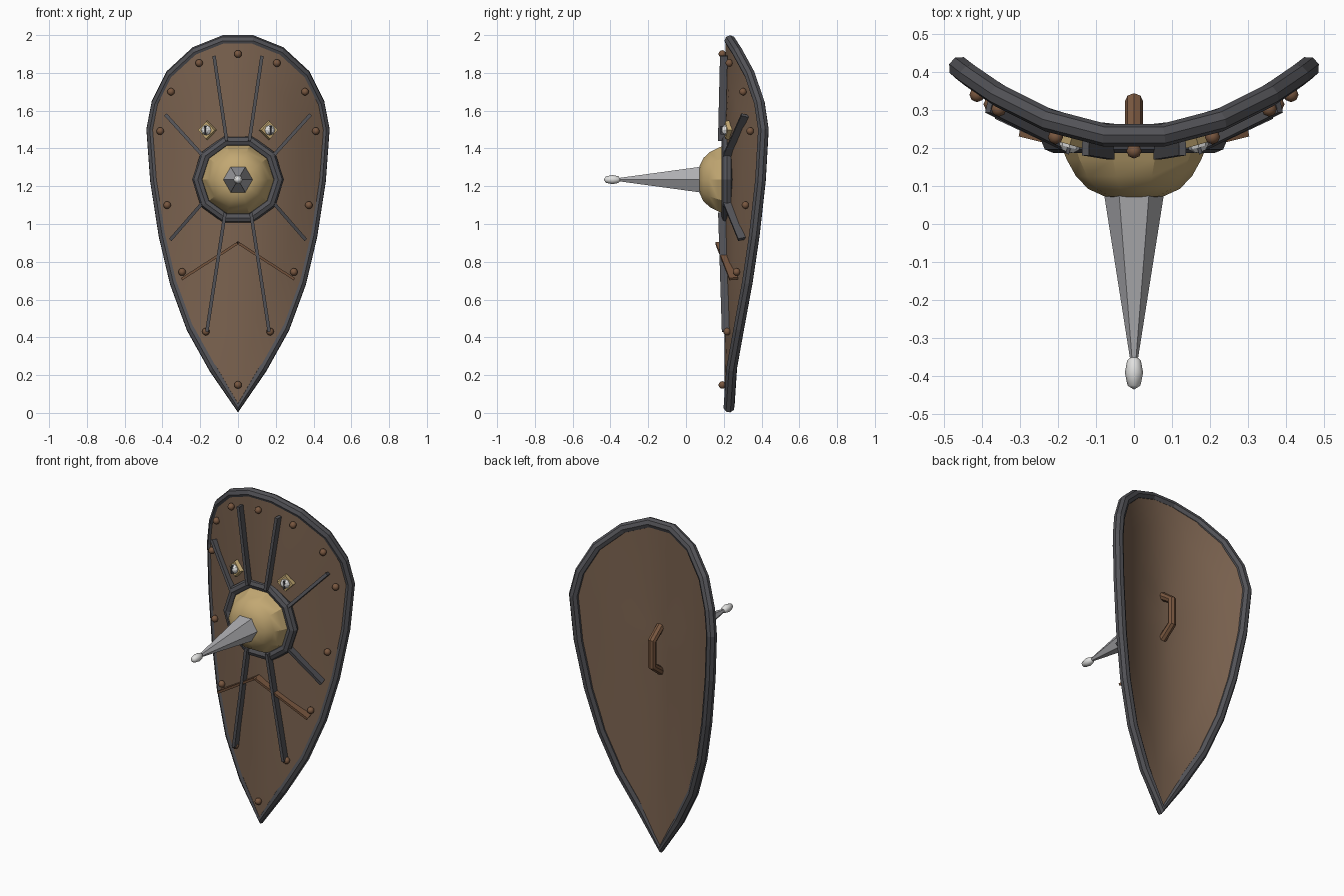
import bpy, bmesh, math
from mathutils import Vector, Matrix

if "Cube" in bpy.data.objects:
    bpy.data.objects.remove(bpy.data.objects["Cube"])

ZC = 1.235          # height of the boss and spike axis
BEND = 0.87         # the shield bends back as y = BEND * x^2


def mid(x):
    return 0.228 + BEND * x * x


def front(x):
    return mid(x) - 0.024


def material(name, r, g, b):
    m = bpy.data.materials.new(name)
    m.diffuse_color = (r, g, b, 1)
    m.use_nodes = True
    m.node_tree.nodes["Principled BSDF"].inputs["Base Color"].default_value = m.diffuse_color
    return m


WOOD = material("shield wood", 0.20, 0.125, 0.08)
LEATHER = material("copper brown", 0.19, 0.095, 0.05)
IRON = material("dark iron", 0.085, 0.085, 0.095)
BRASS = material("brass", 0.54, 0.39, 0.17)
STEEL = material("steel", 0.42, 0.42, 0.44)
WHITE = material("pale metal", 0.75, 0.75, 0.74)


def finish(name, bm, mat, smooth=None):
    bmesh.ops.recalc_face_normals(bm, faces=bm.faces[:])
    me = bpy.data.meshes.new(name)
    bm.to_mesh(me)
    bm.free()
    me.materials.append(mat)
    ob = bpy.data.objects.new(name, me)
    bpy.context.collection.objects.link(ob)
    if smooth:
        bpy.ops.object.select_all(action='DESELECT')
        bpy.context.view_layer.objects.active = ob
        ob.select_set(True)
        bpy.ops.object.shade_smooth_by_angle(angle=math.radians(smooth))
    return ob


def lathe(name, profile, sides, mat, smooth=None, closed=False):
    """Turn (radius, y) points about the spike axis."""
    bm = bmesh.new()
    rings = []
    for i in range(sides):
        a = math.tau * i / sides
        rings.append([bm.verts.new((r * math.cos(a), y, ZC + r * math.sin(a))) for r, y in profile])
    n = len(profile)
    for i in range(sides):
        p, q = rings[i], rings[(i + 1) % sides]
        for j in range(n if closed else n - 1):
            k = (j + 1) % n
            bm.faces.new((p[j], p[k], q[k], q[j]))
    bmesh.ops.remove_doubles(bm, verts=bm.verts[:], dist=1e-5)
    return finish(name, bm, mat, smooth)


def bar(name, a, b, width, depth, mat):
    """Square bar from a to b, its depth facing front to back."""
    a, b = Vector(a), Vector(b)
    u = (b - a).normalized()
    v = Vector((0, 1, 0))
    v = (v - u * v.dot(u)).normalized()
    w = u.cross(v)
    m = Matrix((u * (b - a).length, v * depth, w * width)).transposed().to_4x4()
    m.translation = (a + b) / 2
    bm = bmesh.new()
    bmesh.ops.create_cube(bm, size=1, matrix=m)
    return finish(name, bm, mat)


def tube(name, points, radius, mat, cyclic):
    cu = bpy.data.curves.new(name, 'CURVE')
    cu.dimensions = '3D'
    cu.bevel_depth = radius
    cu.bevel_resolution = 2
    cu.use_fill_caps = True
    sp = cu.splines.new('POLY')
    sp.points.add(len(points) - 1)
    for p, co in zip(sp.points, points):
        p.co = (*co, 1)
    sp.use_cyclic_u = cyclic
    sp.use_smooth = False
    cu.materials.append(mat)
    ob = bpy.data.objects.new(name, cu)
    bpy.context.collection.objects.link(ob)
    return ob


# Kite outline (right half, then mirrored)
half = [(0.075, 1.97), (0.225, 1.91), (0.355, 1.79), (0.43, 1.64), (0.457, 1.5),
        (0.437, 1.23), (0.392, 0.94), (0.333, 0.69), (0.245, 0.45), (0.125, 0.235)]
outline = half + [(0, 0.032)] + [(-x, z) for x, z in reversed(half)]

# Bent wooden panel: concentric rings on front and back
bm = bmesh.new()
edges = []
n = len(outline)
for off in (-0.024, 0.02):
    centre = bm.verts.new((0, mid(0) + off, ZC))
    prev = None
    for s in (0.25, 0.5, 0.75, 1.0):
        ring = [bm.verts.new((s * x, mid(s * x) + off, ZC + s * (z - ZC))) for x, z in outline]
        for i in range(n):
            k = (i + 1) % n
            if prev:
                bm.faces.new((prev[i], prev[k], ring[k], ring[i]))
            else:
                bm.faces.new((centre, ring[i], ring[k]))
        prev = ring
    edges.append(prev)
for i in range(n):
    k = (i + 1) % n
    bm.faces.new((edges[0][i], edges[0][k], edges[1][k], edges[1][i]))
finish("shield_panel", bm, WOOD, 30)

# Iron rim and the grip on the back
tube("rim", [(x, mid(x), z) for x, z in outline], 0.03, IRON, True)
tube("back_grip", [(0, 0.24, 1.37), (0, 0.322, 1.31), (0, 0.322, 1.16), (0, 0.24, 1.10)],
     0.024, LEATHER, False)

# Boss: ten-sided ring, brass dome, six-sided spike with a pale tip
lathe("boss_ring", [(0.213 + 0.03 * math.cos(math.tau * i / 8), 0.217 + 0.03 * math.sin(math.tau * i / 8))
                    for i in range(8)], 10, IRON, closed=True)
lathe("boss_dome", [(0.195, 0.215), (0.177, 0.17), (0.152, 0.125), (0.12, 0.092),
                    (0.076, 0.072), (0, 0.065)], 10, BRASS, 30)
lathe("spike", [(0, 0.1), (0.082, 0.1), (0.011, -0.35), (0, -0.35)], 6, STEEL)
lathe("spike_tip", [(0, -0.435), (0.017, -0.424), (0.024, -0.39), (0.018, -0.358), (0, -0.343)], 8, WHITE, 50)

# Straps, chevron, eyes and studs on both sides
straps = [((0.06, 1.44), (0.127, 1.89)), ((0.185, 1.36), (0.38, 1.575)),
          ((0.185, 1.115), (0.355, 0.92)), ((0.068, 1.06), (0.165, 0.43))]
studs = [(0, 1.9), (0.206, 1.852), (0.355, 1.70), (0.412, 1.492),
         (0.375, 1.10), (0.296, 0.746), (0.17, 0.43), (0, 0.148)]
for side, s in (("right", 1), ("left", -1)):
    for i, ((x0, z0), (x1, z1)) in enumerate(straps):
        bar(f"strap_{side}_{i}", (s * x0, front(x0) - 0.018, z0), (s * x1, front(x1) - 0.018, z1),
            0.018, 0.04, IRON)
    bar(f"chevron_{side}", (0, 0.178, 0.9), (s * 0.295, 0.252, 0.71), 0.014, 0.045, LEATHER)

    # Eye: brass diamond, pale ball, dark slit
    x = s * 0.163
    place = (Matrix.Translation((x, front(x), 1.497)) @ Matrix.Rotation(math.atan(2 * BEND * x), 4, 'Z')
             @ Matrix.Rotation(math.pi / 2, 4, 'X'))
    bm = bmesh.new()
    bmesh.ops.create_cone(bm, cap_ends=True, segments=4, radius1=0.054, radius2=0.046, depth=0.03,
                          matrix=place @ Matrix.Translation((0, 0, 0.005)))
    finish(f"eye_frame_{side}", bm, BRASS)
    bm = bmesh.new()
    bmesh.ops.create_uvsphere(bm, u_segments=8, v_segments=6, radius=0.03,
                              matrix=place @ Matrix.Translation((0, 0, 0.012)))
    finish(f"eye_ball_{side}", bm, WHITE)
    bm = bmesh.new()
    bmesh.ops.create_cube(bm, size=1, matrix=place @ Matrix.Translation((0, 0, 0.028))
                          @ Matrix.Diagonal((0.009, 0.046, 0.034, 1)))
    finish(f"eye_slit_{side}", bm, IRON)

    for i, (x, z) in enumerate(studs):
        if x == 0 and s < 0:
            continue
        bm = bmesh.new()
        bmesh.ops.create_uvsphere(bm, u_segments=8, v_segments=6, radius=0.02,
                                  matrix=Matrix.Translation((s * x, front(x) - 0.012, z)))
        finish(f"stud_{side}_{i}", bm, LEATHER, 50)
